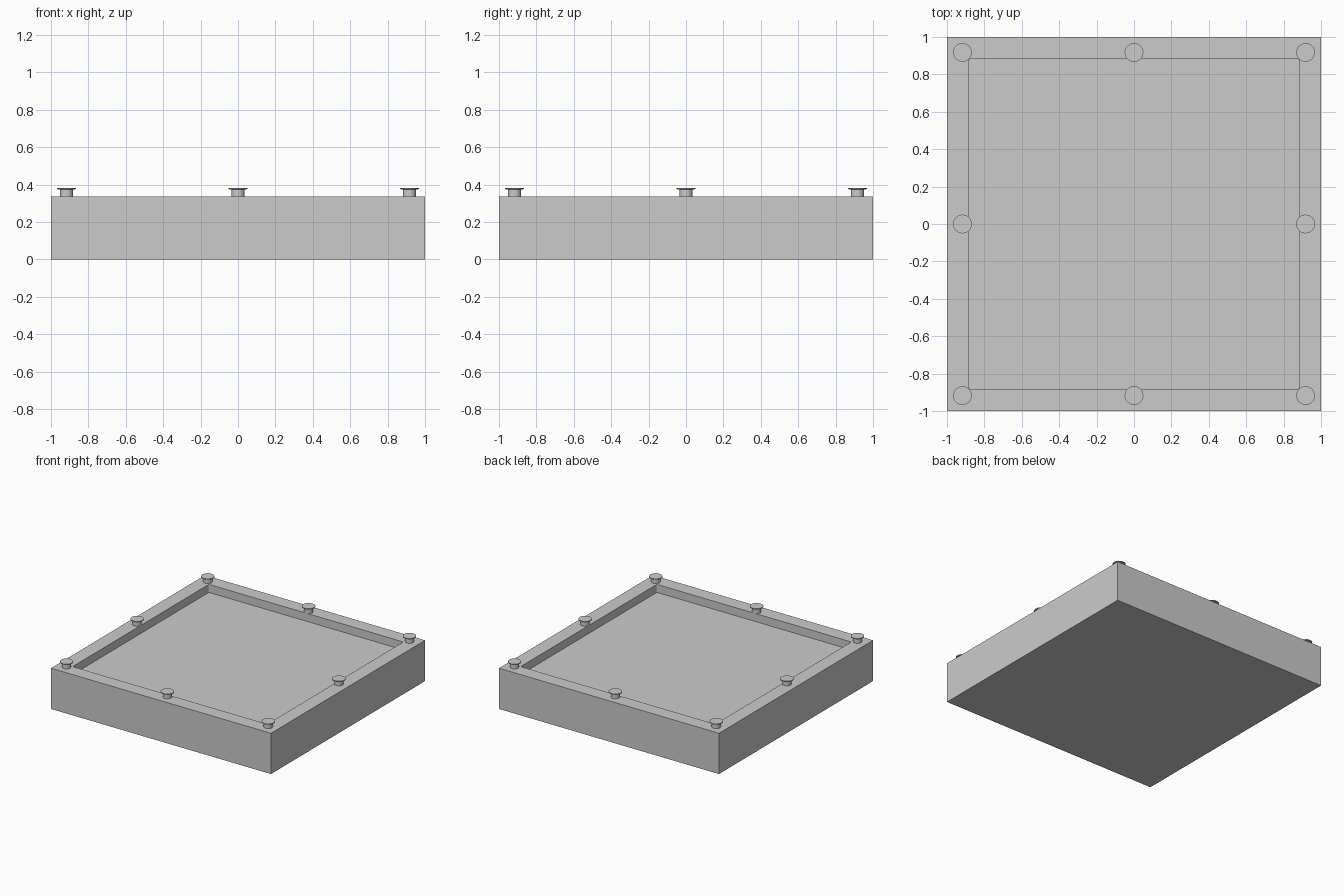
import bpy, bmesh, math
from mathutils import Matrix, Vector

if "Cube" in bpy.data.objects:
    bpy.data.objects.remove(bpy.data.objects["Cube"])

H = 0.335        # tray height
POCKET = 0.836   # half width of the recess
DEPTH = 0.066
PEG = 0.917      # peg offset from centre


def finish(name, bm, smooth=False):
    bmesh.ops.recalc_face_normals(bm, faces=bm.faces)
    mesh = bpy.data.meshes.new(name)
    bm.to_mesh(mesh)
    bm.free()
    obj = bpy.data.objects.new(name, mesh)
    bpy.context.collection.objects.link(obj)
    if smooth:
        bpy.ops.object.select_all(action='DESELECT')
        obj.select_set(True)
        bpy.context.view_layer.objects.active = obj
        bpy.ops.object.shade_smooth_by_angle(angle=math.radians(35))
    return obj


# Tray block with a shallow, slightly round-cornered recess
bm = bmesh.new()
bmesh.ops.create_cube(bm, size=1, matrix=Matrix.Translation((0, 0, H / 2)) @ Matrix.Diagonal((2, 2, H, 1)))
top = max(bm.faces, key=lambda f: f.calc_center_median().z)
bmesh.ops.inset_region(bm, faces=[top], thickness=1 - POCKET)
ext = bmesh.ops.extrude_discrete_faces(bm, faces=[top])
floor = ext['faces'][0]
bmesh.ops.translate(bm, verts=floor.verts, vec=(0, 0, -DEPTH))
corners = [e for e in bm.edges
           if abs((e.verts[0].co - e.verts[1].co).normalized().z) > 0.9
           and max(abs(e.verts[0].co.x), abs(e.verts[1].co.x)) < 0.95]
bmesh.ops.bevel(bm, geom=corners, offset=0.012, segments=4, profile=0.5, affect='EDGES')
finish("tray", bm)


# Mushroom peg: turned profile of stem and thin flat cap
def peg(name, x, y):
    profile = [(0, H - 0.01), (0.034, H - 0.01), (0.034, 0.374),
               (0.05, 0.375), (0.05, 0.382), (0, 0.382)]
    bm = bmesh.new()
    verts = [bm.verts.new((r, 0, z)) for r, z in profile]
    edges = [bm.edges.new(p) for p in zip(verts, verts[1:])]
    bmesh.ops.spin(bm, geom=verts + edges, cent=(0, 0, 0), axis=(0, 0, 1),
                   angle=2 * math.pi, steps=32)
    bmesh.ops.remove_doubles(bm, verts=bm.verts, dist=1e-5)
    obj = finish(name, bm, smooth=True)
    obj.location = (x, y, 0)


# Pegs at every corner and the middle of every side
for i in (-1, 0, 1):
    for j in (-1, 0, 1):
        if i or j:
            peg(f"peg_{i + 1}_{j + 1}", i * PEG, j * PEG)
